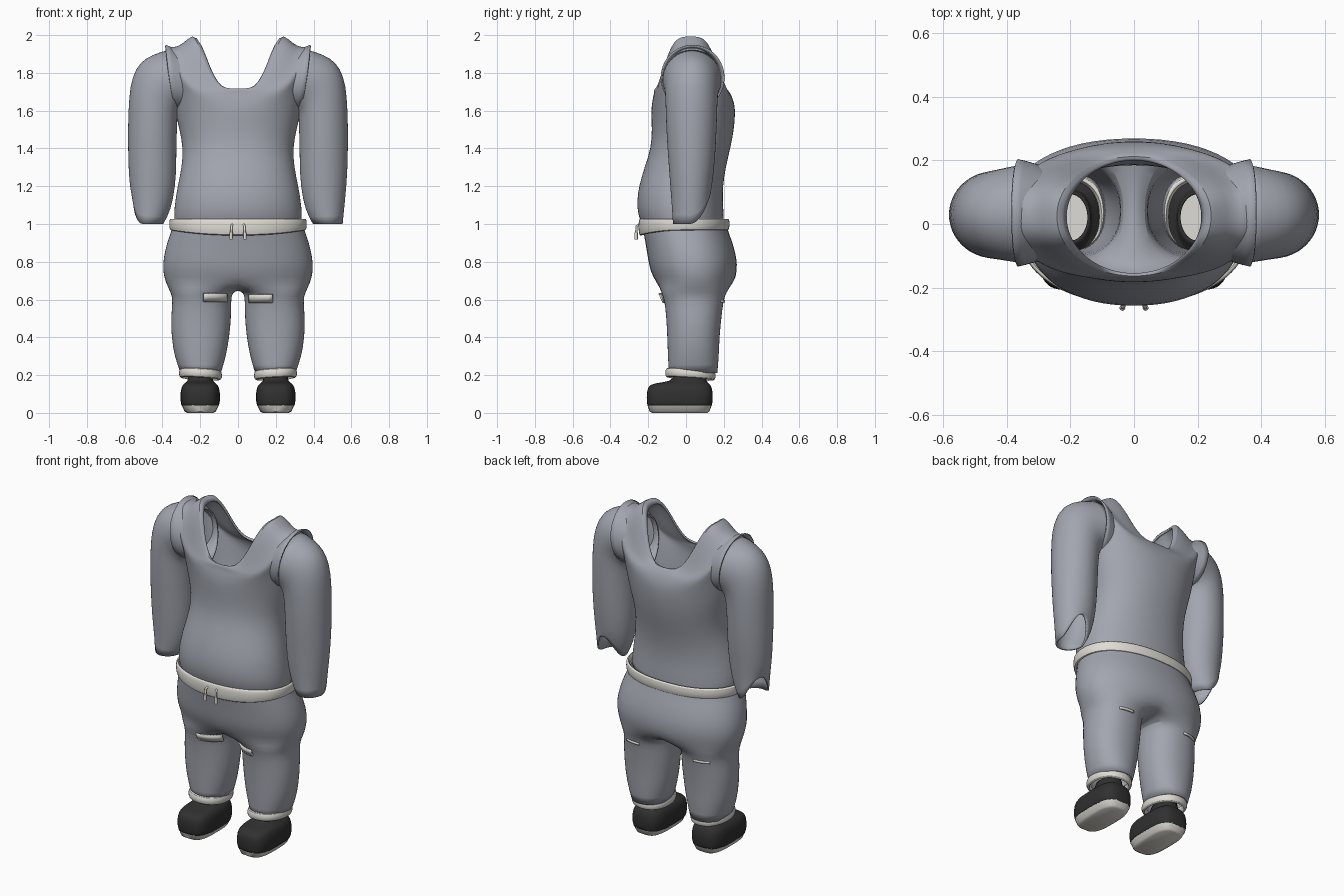
import bpy
import math
from mathutils import Vector

if "Cube" in bpy.data.objects:
    bpy.data.objects.remove(bpy.data.objects["Cube"], do_unlink=True)


def material(name, r, g, b):
    m = bpy.data.materials.new(name)
    m.use_nodes = True
    m.diffuse_color = (r, g, b, 1)
    node = m.node_tree.nodes["Principled BSDF"]
    node.inputs["Base Color"].default_value = (r, g, b, 1)
    node.inputs["Roughness"].default_value = 0.8
    return m


CLOTH = material("blue grey cloth", 0.36, 0.38, 0.43)
CREAM = material("cream trim", 0.74, 0.72, 0.66)
BLACK = material("black shoe", 0.03, 0.03, 0.03)


def oval(x0, x1, y0, y1, z, count=32, power=2.0, start=0.0, sweep=360.0, rise=None):
    """Points on a superellipse between the given limits; rise(cos, sin) lifts z."""
    pts = []
    steps = count if sweep == 360.0 else count - 1
    for i in range(count):
        a = math.radians(start + sweep * i / steps)
        c, s = math.cos(a), math.sin(a)
        x = math.copysign(abs(c) ** (2 / power), c)
        y = math.copysign(abs(s) ** (2 / power), s)
        lift = rise(c, s) if rise else 0
        pts.append(Vector(((x0 + x1) / 2 + x * (x1 - x0) / 2,
                           (y0 + y1) / 2 + y * (y1 - y0) / 2, z + lift)))
    return pts


def bands(base, n, closed=True):
    """Quads joining ring 'base' to the ring stored straight after it."""
    return [(base + i, base + (i + 1) % n, base + n + (i + 1) % n, base + n + i)
            for i in range(n if closed else n - 1)]


def make(name, verts, faces, mat, mirror=False, subsurf=1, thick=0.0, angle=50):
    mesh = bpy.data.meshes.new(name)
    mesh.from_pydata([tuple(v) for v in verts], [], faces)
    mesh.materials.append(mat)
    ob = bpy.data.objects.new(name, mesh)
    bpy.context.collection.objects.link(ob)
    bpy.ops.object.select_all(action="DESELECT")
    ob.select_set(True)
    bpy.context.view_layer.objects.active = ob
    bpy.ops.object.shade_smooth_by_angle(angle=math.radians(angle))
    if mirror:
        ob.modifiers.new("Mirror", "MIRROR").merge_threshold = 0.002
    if subsurf:
        mod = ob.modifiers.new("Subdivision", "SUBSURF")
        mod.levels = mod.render_levels = subsurf
    if thick:
        mod = ob.modifiers.new("Solidify", "SOLIDIFY")
        mod.thickness, mod.offset = thick, -1


def loft(name, rings, mat, cap_start=False, cap_end=False, **kw):
    """Skin rings listed from bottom to top."""
    n = len(rings[0])
    faces = [f for k in range(len(rings) - 1) for f in bands(k * n, n)]
    if cap_start:
        faces.append(tuple(reversed(range(n))))
    if cap_end:
        faces.append(tuple(range((len(rings) - 1) * n, len(rings) * n)))
    make(name, [p for r in rings for p in r], faces, mat, **kw)


# Shirt body: belly, waist and chest
body = [(1.00, 0.335, -0.235, 0.20), (1.05, 0.34, -0.255, 0.20), (1.12, 0.333, -0.26, 0.195),
        (1.20, 0.32, -0.25, 0.195), (1.30, 0.298, -0.22, 0.21), (1.40, 0.29, -0.185, 0.235),
        (1.50, 0.31, -0.18, 0.255), (1.60, 0.335, -0.185, 0.262)]
rings = [oval(-w, w, f, b, z, 48, 2.15) for z, w, f, b in body]


# Yoke and collar: saddle shaped rings, low at front and back, high on the shoulders
def slope(c):
    return abs(c) ** 3


def collar(c):
    t = c * c
    return t * t * (3 - 2 * t)


yoke = [(1.64, 1.78, 0.355, -0.18, 0.255, 2.4, slope), (1.67, 1.88, 0.37, -0.175, 0.245, 2.7, slope),
        (1.69, 1.945, 0.378, -0.17, 0.235, 2.8, slope), (1.70, 1.935, 0.34, -0.17, 0.228, 2.5, slope),
        (1.71, 1.95, 0.295, -0.168, 0.222, 2.3, collar), (1.72, 2.01, 0.238, -0.165, 0.213, 2.0, collar),
        (1.712, 1.965, 0.212, -0.155, 0.2, 2.0, collar)]
for low, high, w, f, b, p, shape in yoke:
    rings.append(oval(-w, w, f, b, low, 48, p,
                      rise=lambda c, s: (high - low) * shape(c)))
loft("shirt_body", rings, CLOTH, thick=0.01)

# Armhole flaps: flared shoulder pieces overlapping the sleeve tops
rings = []
for shift, half, top in ((-0.11, 0.135, 1.90), (-0.05, 0.158, 1.93), (0.0, 0.17, 1.95)):
    ring = []
    for i in range(32):
        a = math.tau * i / 32
        t = (1 + math.cos(a)) / 2
        ring.append(Vector((0.318 + 0.065 * math.sqrt(t) + shift,
                            0.035 + half * math.sin(a), 1.6 + (top - 1.6) * t)))
    rings.append(ring)
loft("armhole_flaps", list(reversed(rings)), CLOTH, mirror=True, thick=0.008)

# Sleeves: outer and inner profile points, front and back limits
arm = [((0.555, 1.00), (0.395, 1.00), -0.07, 0.125), ((0.565, 1.10), (0.355, 1.07), -0.075, 0.13),
       ((0.577, 1.22), (0.33, 1.20), -0.085, 0.14), ((0.583, 1.36), (0.325, 1.33), -0.095, 0.155),
       ((0.584, 1.52), (0.325, 1.43), -0.104, 0.162), ((0.578, 1.68), (0.322, 1.50), -0.108, 0.166),
       ((0.562, 1.78), (0.32, 1.54), -0.11, 0.168), ((0.52, 1.86), (0.32, 1.57), -0.113, 0.173),
       ((0.45, 1.90), (0.317, 1.59), -0.12, 0.182), ((0.365, 1.925), (0.315, 1.61), -0.127, 0.192)]
for side, name, twist in ((1, "left_sleeve", 90), (-1, "right_sleeve", 25)):
    rings = []
    for k, (out, inn, f, b) in enumerate(arm):
        ring = []
        for i in range(24):
            a = math.tau * i / 24 * side
            t = (1 + math.cos(a)) / 2
            # the hem is torn higher on one side
            hem = max(0, math.cos(a - math.radians(twist))) ** 2 * 0.14 * max(0, 1 - k / 2)
            ring.append(Vector((side * (inn[0] + (out[0] - inn[0]) * t),
                                (f + b) / 2 + math.sin(a) * (b - f) / 2,
                                inn[1] + (out[1] - inn[1]) * t + hem)))
        rings.append(ring)
    loft(name, rings, CLOTH, thick=0.01)

# Trousers: half pelvis, crotch seam and one leg, mirrored
HALF, SEAM = 17, 7
pelvis = [(1.00, 0.345, -0.23, 0.215), (0.96, 0.355, -0.228, 0.225), (0.90, 0.378, -0.215, 0.248),
          (0.82, 0.397, -0.203, 0.27), (0.75, 0.40, -0.19, 0.272), (0.69, 0.385, -0.16, 0.257)]
leg = [(0.635, 0.03, 0.357, -0.132, 0.215), (0.60, 0.035, 0.346, -0.115, 0.20),
       (0.50, 0.035, 0.357, -0.105, 0.188), (0.40, 0.045, 0.353, -0.10, 0.178),
       (0.30, 0.062, 0.338, -0.097, 0.175), (0.21, 0.09, 0.305, -0.092, 0.167)]
verts, faces = [], []
for z, w, f, b in pelvis:
    verts += oval(-w, w, f, b, z, HALF, 2.2, -90, 180)
for k in range(len(pelvis) - 1):
    faces += [tuple(reversed(q)) for q in bands(k * HALF, HALF, closed=False)]
for p in verts:
    if abs(p.x) < 0.001:
        p.x = 0
first = len(verts) - HALF
back, front = verts[-1], verts[first]
for i in range(1, SEAM + 1):
    t = i / (SEAM + 1)
    p = back.lerp(front, t)
    p.z -= 0.04 * math.sin(math.pi * t)
    verts.append(p)
LOOP = HALF + SEAM
for z, x0, x1, f, b in leg:
    verts += oval(x0, x1, f, b, z, LOOP, 2.2, -120)
for k in range(len(leg)):
    faces += [tuple(reversed(q)) for q in bands(first + k * LOOP, LOOP)]
make("trousers", verts, faces, CLOTH, mirror=True, thick=0.008)

# Waistband: level top edge, lower edge dipping at the front
profile = [(0.968, 0.348, 1), (0.964, 0.361, 1), (0.995, 0.366, 0.6), (1.025, 0.364, 0.1),
           (1.032, 0.354, 0), (1.01, 0.342, 0.3)]
rings = [oval(-w, w, 0.113 - w, w - 0.134, z, 48, 2.2,
              rise=lambda c, s: -0.028 * dip * max(0, -s) ** 2) for z, w, dip in profile]
loft("waistband", rings + [rings[0]], CREAM)


def tube(name, points, radius, mat):
    curve = bpy.data.curves.new(name, "CURVE")
    curve.dimensions = "3D"
    curve.bevel_depth, curve.bevel_resolution, curve.use_fill_caps = radius, 2, True
    spline = curve.splines.new("POLY")
    spline.points.add(len(points) - 1)
    for p, co in zip(spline.points, points):
        p.co = (*co, 1)
    curve.materials.append(mat)
    bpy.context.collection.objects.link(bpy.data.objects.new(name, curve))


# Drawstrings
for side, name in ((1, "left_drawstring"), (-1, "right_drawstring")):
    tube(name, [(side * 0.03, -0.245, 0.998), (side * 0.034, -0.262, 0.988),
                (side * 0.036, -0.264, 0.95)], 0.006, CREAM)
    tube(name + "_tip", [(side * 0.036, -0.264, 0.955), (side * 0.037, -0.264, 0.918)], 0.009, CREAM)


# Torn knee slits: thin curved strips lying on the legs
def strip(name, side, a0, a1, z0, z1, front0, front1):
    pts = []
    for z, f in ((z0, front0), (z1, front1)):
        ring = oval(0.03, 0.352, f, 0.207, z, 9, 2.2, a0, a1 - a0)
        pts += [Vector((side * p.x, p.y, p.z)) for p in ring]
    faces = bands(0, 9, closed=False)
    if side < 0:
        faces = [tuple(reversed(q)) for q in faces]
    make(name, pts, faces, CREAM, subsurf=0, thick=0.009)


strip("left_knee_slit", 1, 214, 268, 0.582, 0.625, -0.123, -0.144)
strip("right_knee_slit", -1, 214, 268, 0.586, 0.63, -0.123, -0.146)
strip("left_back_slit", 1, 65, 95, 0.585, 0.598, -0.125, -0.125)
strip("right_back_slit", -1, 55, 90, 0.585, 0.598, -0.125, -0.125)

# Rolled trouser cuffs
profile = [(0.18, 0.0), (0.182, 0.013), (0.205, 0.018), (0.228, 0.012), (0.231, 0.0), (0.205, -0.012)]
rings = [oval(0.1 - g, 0.297 + g, -0.095 - g, 0.142 + g, z, 24, 2.2,
              rise=lambda c, s: -0.008 * s + 0.006 * c) for z, g in profile]
loft("trouser_cuffs", rings + [rings[0]], CREAM, mirror=True)


# Shoes: tapered sole, upper with open ankle, and insole
def shoe_ring(z, half_width, front, back, power=3.3):
    return oval(0.2 - half_width, 0.2 + half_width, front, back, z, 28, power)


loft("shoe_soles", [shoe_ring(0.0, 0.07, -0.18, 0.112), shoe_ring(0.008, 0.083, -0.193, 0.124),
                    shoe_ring(0.042, 0.099, -0.204, 0.137)], CREAM,
     cap_start=True, cap_end=True, mirror=True, subsurf=0, angle=40)
loft("shoe_uppers", [shoe_ring(0.038, 0.099, -0.204, 0.137), shoe_ring(0.06, 0.105, -0.209, 0.142),
                     shoe_ring(0.10, 0.106, -0.209, 0.143), shoe_ring(0.138, 0.1, -0.203, 0.137),
                     shoe_ring(0.158, 0.084, -0.175, 0.122), shoe_ring(0.165, 0.066, -0.075, 0.108, 2.2),
                     shoe_ring(0.205, 0.064, -0.062, 0.104, 2)], BLACK, mirror=True, thick=0.01)
loft("shoe_insoles", [shoe_ring(0.15, 0.055, -0.055, 0.095, 2), shoe_ring(0.155, 0.055, -0.055, 0.095, 2)],
     CREAM, cap_start=True, cap_end=True, mirror=True, subsurf=0)
